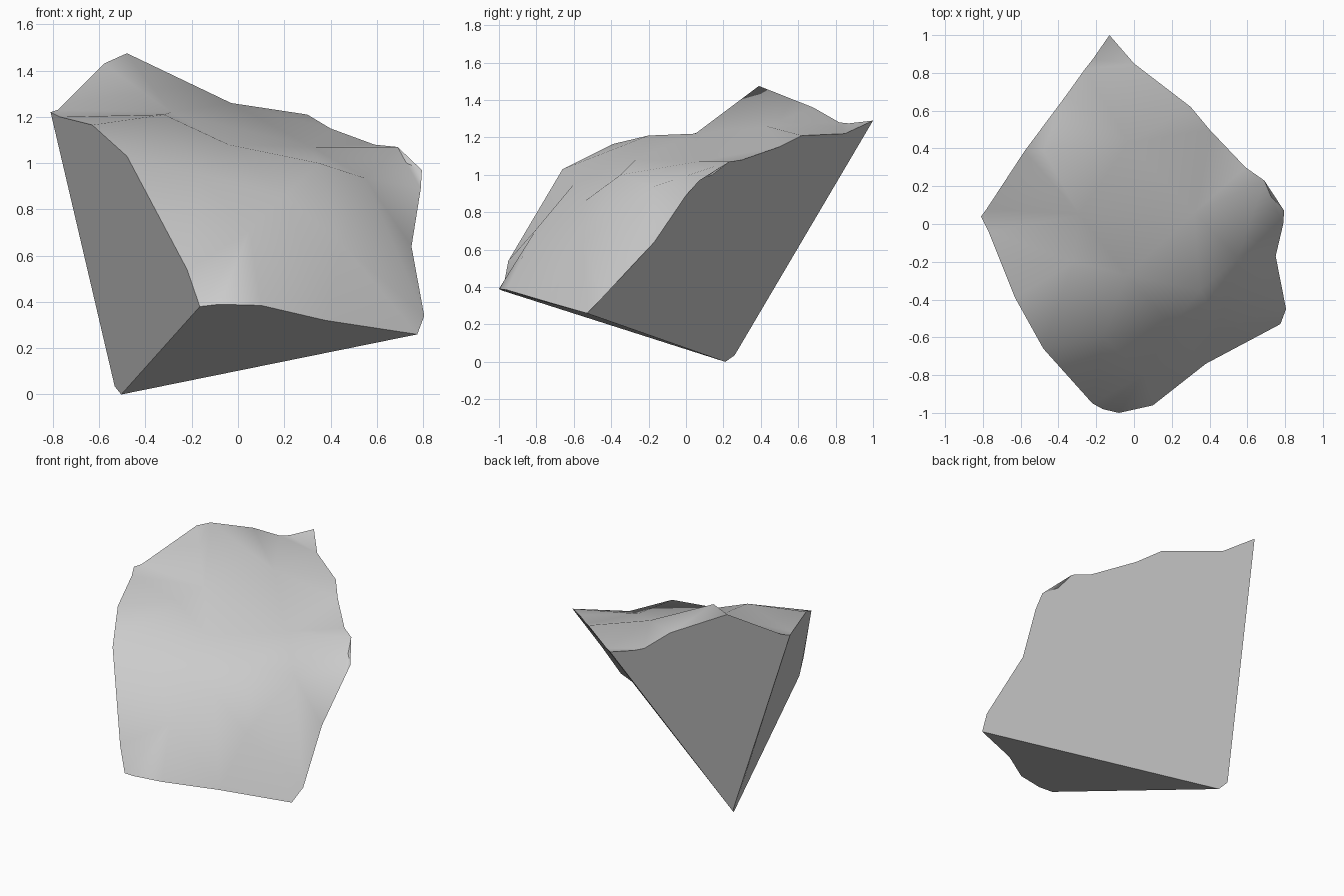
import bpy
import bmesh
from mathutils import Vector
from mathutils.geometry import delaunay_2d_cdt

if "Cube" in bpy.data.objects:
    bpy.data.objects.remove(bpy.data.objects["Cube"])

# Broken rock chunk: weathered upper skin over flat split faces meeting at an apex
left_rim = [(-.77, -.04, 1.2), (-.63, -.39, 1.165), (-.48, -.66, 1.03), (-.22, -.95, .54)]
front_rim = [(-.165, -.98, .38), (-.08, -1, .39), (.1, -.96, .385), (.38, -.74, .32)]
right_rim = [(.775, -.53, .26), (.805, -.45, .34), (.75, -.17, .64), (.79, 0, .89),
             (.795, .07, .97), (.69, .23, 1.07), (.59, .3, 1.08), (.4, .5, 1.15),
             (.3, .62, 1.21), (0, .85, 1.22)]
back_rim = [(-.13, 1, 1.29), (-.22, .87, 1.275), (-.26, .82, 1.28), (-.36, .68, 1.36),
            (-.58, .385, 1.43), (-.78, .08, 1.23), (-.81, .04, 1.22)]
rim = left_rim + front_rim + right_rim + back_rim

# Bumps and hollows of the weathered skin
bumps = [(-.48, .39, 1.475), (-.03, .43, 1.26), (.32, .06, 1.07), (.55, -.18, .935),
         (.35, -.35, 1.0), (-.04, -.27, 1.08), (-.32, -.2, 1.21), (-.29, .05, 1.22),
         (.2, -.54, .86), (.05, -.8, .71), (.45, -.55, .65), (-.16, -.6, .95)]
points = rim + bumps
apex = [(-.505, .21, 0), (-.533, .26, .035)]

bm = bmesh.new()
verts = [bm.verts.new(p) for p in points]
a1, a2 = [bm.verts.new(p) for p in apex]

# Weathered skin
n = len(rim)
flat = [Vector(p[:2]) for p in points]
loop = [(i, (i + 1) % n) for i in range(n)]
_, _, tris, orig, _, _ = delaunay_2d_cdt(flat, loop, [], 1, 1e-5)
for tri in tris:
    bm.faces.new([verts[orig[i][0]] for i in tri]).smooth = True

# Flat split faces
i1 = len(left_rim)
i2 = i1 + len(front_rim)
i3 = i2 + len(right_rim)
for ring in ([a1] + verts[:i1 + 1],
             [a1] + verts[i1:i2 + 1],
             [a1] + verts[i2:i3 + 1] + [a2],
             [a2] + verts[i3:n],
             [a1, a2, verts[n - 1], verts[0]]):
    bm.faces.new(ring).smooth = False

bmesh.ops.recalc_face_normals(bm, faces=bm.faces[:])
for e in bm.edges:
    e.smooth = all(f.smooth for f in e.link_faces)

mesh = bpy.data.meshes.new("rock_chunk")
bm.to_mesh(mesh)
bm.free()
rock = bpy.data.objects.new("rock_chunk", mesh)
bpy.context.collection.objects.link(rock)
stone = bpy.data.materials.new("pale_grey_stone")
stone.diffuse_color = (.6, .6, .6, 1)
stone.use_nodes = True
stone.node_tree.nodes["Principled BSDF"].inputs["Base Color"].default_value = stone.diffuse_color
mesh.materials.append(stone)
